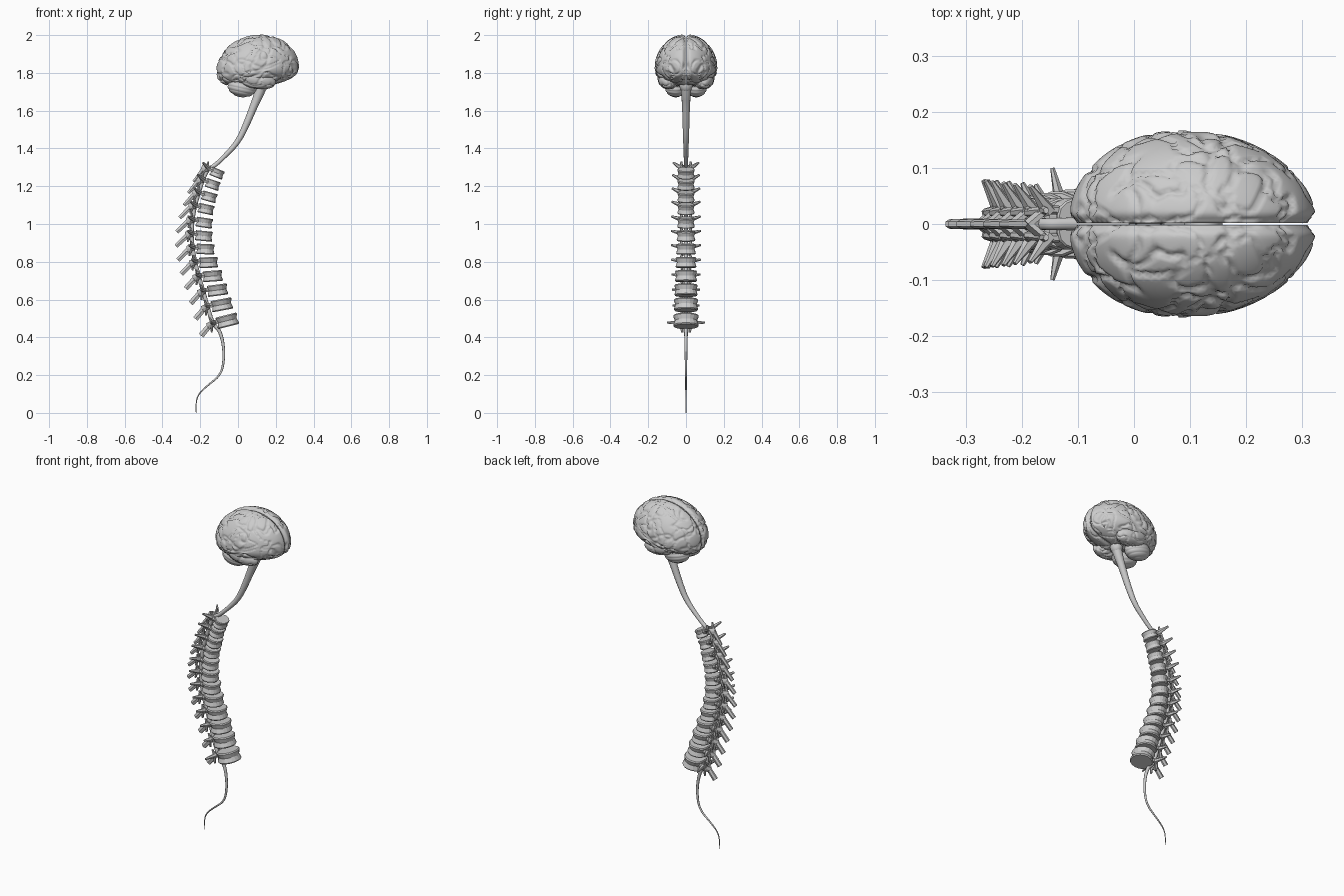
import bpy, bmesh, math
from mathutils import Vector, Matrix, noise

if "Cube" in bpy.data.objects:
    bpy.data.objects.remove(bpy.data.objects["Cube"])


def add_object(name, bm, smooth):
    bmesh.ops.recalc_face_normals(bm, faces=bm.faces)
    me = bpy.data.meshes.new(name)
    bm.to_mesh(me)
    bm.free()
    for p in me.polygons:
        p.use_smooth = smooth
    ob = bpy.data.objects.new(name, me)
    bpy.context.collection.objects.link(ob)
    return ob


def mirror_y(ob):
    m = ob.modifiers.new("mirror", 'MIRROR')
    m.use_axis = (False, True, False)
    m.use_mirror_merge = False


def sulci(p, freq, width):
    # narrow winding grooves along the zero lines of warped noise
    q = Vector((p.x * freq, abs(p.y) * freq, p.z * freq))
    q += 0.5 * noise.noise_vector(q * 0.8)
    a = noise.noise(q)
    b = noise.noise(q * 0.8 + Vector((7.3, 2.1, 5.5)))
    return max(math.exp(-(a / width) ** 2), 0.8 * math.exp(-(b / width) ** 2))


# Cerebral hemispheres: egg-shaped D section with a rounded edge at the midline
MID = Vector((0.104, 0, 1.82))
bm = bmesh.new()
bmesh.ops.create_icosphere(bm, subdivisions=6, radius=1)
for v in bm.verts:
    a, b, c = v.co.normalized()
    r = math.sqrt(max(1e-6, 1 - a * a))
    y = max(b, 0) * (0.164 - 0.01 * a)
    z = c * 0.182 if c > 0 else c / r * r ** 0.7 * (0.095 - 0.01 * a)
    p = Vector((0.219 * a, y, z))
    p *= 1 - 0.07 * math.exp(-(y / 0.011) ** 2)
    g = sulci(p, 15, 0.055) if b > 0 else 0
    p -= p.normalized() * (0.010 * g - 0.002)
    p.y = max(p.y, 0) + 0.0015
    p.z += 0.012 * a
    v.co = MID + p
mirror_y(add_object("cerebral_hemispheres", bm, True))

# Temporal lobes
bm = bmesh.new()
bmesh.ops.create_icosphere(bm, subdivisions=5, radius=1)
tilt = Matrix.Rotation(math.radians(11), 3, 'Y')
for v in bm.verts:
    n = v.co.normalized()
    p = Vector((n.x * 0.112, n.y * 0.058, n.z * 0.052))
    p -= n * 0.007 * sulci(p + Vector((0.3, 0.2, 0)), 15, 0.07)
    v.co = tilt @ p + Vector((0.092, 0.092, 1.768))
mirror_y(add_object("temporal_lobes", bm, True))

# Cerebellum: two lobes with fine horizontal folds
bm = bmesh.new()
bmesh.ops.create_icosphere(bm, subdivisions=5, radius=1)
tilt = Matrix.Rotation(math.radians(8), 3, 'Y')
for v in bm.verts:
    n = v.co.normalized()
    k = 1 - 0.035 * abs(math.sin(n.z * 9 + n.x)) ** 8
    p = Vector((n.x * 0.078, n.y * 0.058, n.z * 0.056)) * k
    v.co = tilt @ p + Vector((0.022, 0.054, 1.727))
mirror_y(add_object("cerebellum", bm, True))

# Brain stem bulge
bm = bmesh.new()
bmesh.ops.create_uvsphere(bm, u_segments=32, v_segments=20, radius=1)
for v in bm.verts:
    v.co = Vector((v.co.x * 0.034, v.co.y * 0.036, v.co.z * 0.045)) + Vector((0.124, 0, 1.74))
add_object("brain_stem", bm, True)


def loft(bm, rings):
    loops = [[bm.verts.new(p) for p in r] for r in rings]
    n = len(loops[0])
    for lo, hi in zip(loops, loops[1:]):
        for i in range(n):
            bm.faces.new((lo[i], lo[(i + 1) % n], hi[(i + 1) % n], hi[i]))
    bm.faces.new(loops[0][::-1])
    bm.faces.new(loops[-1])


def strut(bm, a, b, size_a, size_b):
    # tapered six-sided bar, sizes are (half width, half height)
    a, b = Vector(a), Vector(b)
    d = (b - a).normalized()
    side = d.cross(Vector((0, 0, 1))).normalized()
    up = side.cross(d)
    rings = []
    for c, (w, h) in ((a, size_a), (b, size_b)):
        rings.append([c + side * w * math.cos(t) + up * h * math.sin(t)
                      for t in [math.tau * i / 6 for i in range(6)]])
    loft(bm, rings)


# Vertebrae: front edge of each body, read from the top down
FRONT = [(-0.077, 1.255), (-0.098, 1.197), (-0.113, 1.133), (-0.128, 1.07),
         (-0.135, 1.0), (-0.135, 0.932), (-0.124, 0.865), (-0.106, 0.797),
         (-0.082, 0.728), (-0.055, 0.657), (-0.03, 0.583), (0.0, 0.502)]
cord_mid = []
for i, (fx, fz) in enumerate(FRONT):
    k = i / 11
    d = 0.072 + 0.045 * k
    w = 0.046 + 0.022 * max(0, k * 1.5 - 0.5)
    h = 0.023 + 0.008 * k
    rot = Matrix.Rotation(math.radians(22 - 36 * k), 4, 'Y')
    centre = Vector((fx, 0, fz)) - rot.to_3x3() @ Vector((d / 2, 0, 0))
    back = -d / 2
    bm = bmesh.new()
    # drum-shaped body with a waist
    rings = []
    for t, s in ((-1, 0.93), (-0.8, 1), (0, 0.87), (0.8, 1), (1, 0.93)):
        ring = []
        for j in range(18):
            q = math.tau * j / 18
            u = math.cos(q) if math.cos(q) > 0 else max(math.cos(q), -0.85) / 0.85
            ring.append(Vector((u * s * d / 2, math.sin(q) * s * w, t * h)))
        rings.append(ring)
    loft(bm, rings)
    # arch, side processes and joint processes
    tip_y = 0.068 + 0.01 * math.sin(math.pi * k) + (0.032 if i == 11 else 0)
    for s in (-1, 1):
        strut(bm, (back + 0.012, s * 0.024, 0.008), (back - 0.022, s * 0.027, 0.008),
              (0.008, 0.013), (0.009, 0.013))
        strut(bm, (back - 0.016, s * 0.028, 0.006), (back - 0.048, 0, -0.004),
              (0.008, 0.018), (0.008, 0.02))
        strut(bm, (back - 0.012, s * 0.022, 0.008),
              (back - 0.055 + 0.025 * k, s * tip_y, 0.024 - 0.012 * k),
              (0.014, 0.014), (0.004, 0.006))
        strut(bm, (back - 0.022, s * 0.025, 0.0), (back - 0.03, s * 0.024, 0.04),
              (0.010, 0.009), (0.006, 0.005))
        strut(bm, (back - 0.026, s * 0.022, 0.01), (back - 0.036, s * 0.02, -0.04),
              (0.010, 0.009), (0.007, 0.005))
    # spinous process
    out = 0.062 + 0.033 * min(1, 2.5 * k)
    strut(bm, (back - 0.036, 0, 0.0), (back - out, 0, -0.088 + 0.045 * k),
          (0.010, 0.016), (0.007 + 0.004 * k, 0.009 + 0.009 * k))
    ob = add_object("vertebra_%02d" % (i + 1), bm, False)
    ob.matrix_world = Matrix.Translation(centre) @ rot
    p = centre + rot.to_3x3() @ Vector((back - 0.02, 0, 0))
    cord_mid.append((p.x, p.z, 0.011))

# Spinal cord: tapering tube from the brain stem to the thin tail
upper = [(0.126, 1.735, 0.03), (0.112, 1.69, 0.026), (0.088, 1.635, 0.021),
         (0.046, 1.53, 0.018), (0.0, 1.434, 0.015), (-0.066, 1.363, 0.012),
         (-0.125, 1.307, 0.011)]
lower = [(-0.098, 0.44, 0.010), (-0.077, 0.365, 0.008), (-0.074, 0.275, 0.0065),
         (-0.092, 0.20, 0.0055), (-0.16, 0.146, 0.0045), (-0.21, 0.10, 0.0035),
         (-0.224, 0.05, 0.0025), (-0.222, 0.0, 0.0015)]
cu = bpy.data.curves.new("spinal_cord", 'CURVE')
cu.dimensions = '3D'
cu.bevel_depth = 1.0
cu.bevel_resolution = 4
cu.use_fill_caps = True
sp = cu.splines.new('NURBS')
pts = upper + cord_mid + lower
sp.points.add(len(pts) - 1)
for q, (x, z, r) in zip(sp.points, pts):
    q.co = (x, 0, z, 1)
    q.radius = r
sp.order_u = 3
sp.resolution_u = 6
sp.use_endpoint_u = True
bpy.context.collection.objects.link(bpy.data.objects.new("spinal_cord", cu))
